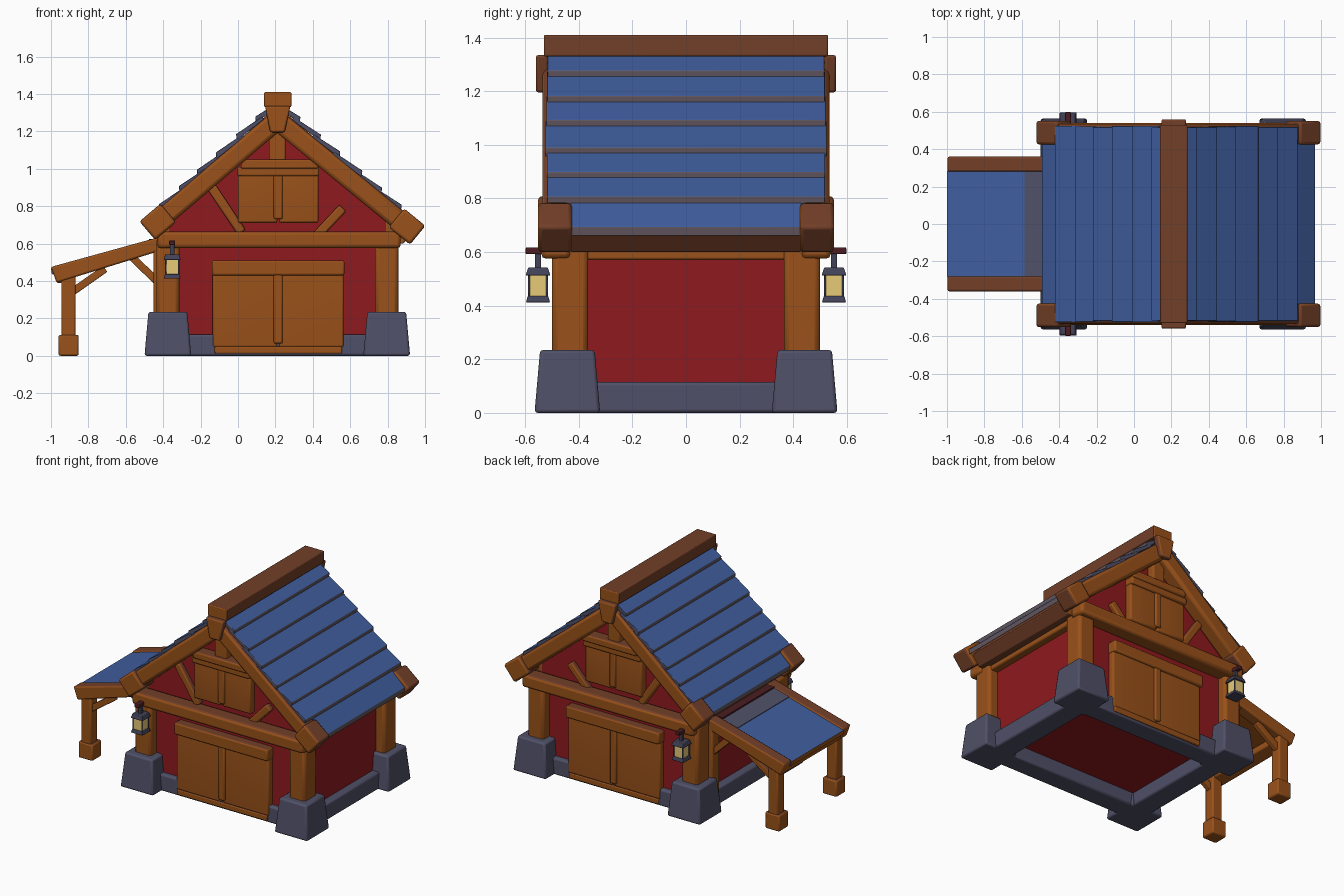
import bpy, bmesh, math, random
from mathutils import Vector

random.seed(4)
cube = bpy.data.objects.get("Cube")
if cube:
    bpy.data.objects.remove(cube, do_unlink=True)

MID = 0.21          # x of the ridge line
made = []


def material(name, r, g, b):
    m = bpy.data.materials.new(name)
    m.use_nodes = True
    m.diffuse_color = (r, g, b, 1)
    m.node_tree.nodes["Principled BSDF"].inputs["Base Color"].default_value = (r, g, b, 1)
    return m


wood = material("warm wood", 0.32, 0.083, 0.01)
dark = material("dark wood", 0.17, 0.05, 0.021)
red = material("red boards", 0.275, 0.01, 0.013)
blue = material("blue roof", 0.05, 0.11, 0.34)
slate = material("slate stone", 0.08, 0.08, 0.138)
butt = material("weathered edge", 0.12, 0.095, 0.115)
iron = material("dark iron", 0.055, 0.055, 0.10)
maroon = material("maroon bracket", 0.07, 0.012, 0.015)
glow = material("lantern glass", 1.0, 0.74, 0.23)


# Colour rules: each returns a material slot for a face normal
def wood_rule(n):
    return 1 if n.z > 0.55 else 0


def cap_rule(n):
    return 0 if abs(n.y) > 0.7 else 1


def tile_rule(n):
    if abs(n.y) > 0.7:
        return 1
    return 0 if n.z > 0.3 else 2


def prism(name, pts, y0, y1, mats=(wood, dark), rule=wood_rule, bevel=0.01,
          mirror=False, taper=1.0, poke=0.0):
    """Extrude an x-z outline along y, optionally tapered and copied to the back."""
    bm = bmesh.new()
    face = bm.faces.new([bm.verts.new((x, y0, z)) for x, z in pts])
    out = bmesh.ops.extrude_face_region(bm, geom=[face])
    bmesh.ops.translate(bm, vec=(0, y1 - y0, 0),
                        verts=[v for v in out["geom"] if isinstance(v, bmesh.types.BMVert)])
    bmesh.ops.recalc_face_normals(bm, faces=bm.faces)
    if taper != 1.0:
        top = max(v.co.z for v in bm.verts)
        mid = sum((v.co for v in bm.verts), Vector()) / len(bm.verts)
        for v in bm.verts:
            if v.co.z > top - 0.001:
                v.co.x = mid.x + (v.co.x - mid.x) * taper
                v.co.y = mid.y + (v.co.y - mid.y) * taper
    bm.normal_update()
    if len(mats) > 1:
        for f in bm.faces:
            f.material_index = rule(f.normal)
    if poke:
        front = [f for f in bm.faces if f.normal.y < -0.9]
        for v in bmesh.ops.poke(bm, faces=front)["verts"]:
            v.co.y -= poke
    me = bpy.data.meshes.new(name)
    bm.to_mesh(me)
    bm.free()
    for m in mats:
        me.materials.append(m)
    ob = bpy.data.objects.new(name, me)
    bpy.context.collection.objects.link(ob)
    if bevel:
        b = ob.modifiers.new("soft edges", "BEVEL")
        b.width, b.segments = bevel, 2
    if mirror:
        m = ob.modifiers.new("front and back", "MIRROR")
        m.use_axis = (False, True, False)
        m.use_mirror_merge = False
    made.append(ob)
    return ob


def box(name, x0, x1, y0, y1, z0, z1, **kw):
    return prism(name, [(x0, z0), (x1, z0), (x1, z1), (x0, z1)], y0, y1, **kw)


def bar(name, a, b, thick, y0, y1, **kw):
    """Straight timber in the x-z plane from a to b."""
    a, b = Vector(a), Vector(b)
    d = (b - a).normalized()
    n = Vector((-d.y, d.x)) * thick / 2
    return prism(name, [a - n, b - n, b + n, a + n], y0, y1, **kw)


STONE = dict(mats=(slate,), bevel=0.012)

# Foundation ring
box("foundation_front", -0.36, 0.79, -0.47, -0.33, 0, 0.115, mirror=True, **STONE)
for side, x0, x1 in (("right", -0.42, -0.27), ("left", 0.69, 0.84)):
    box("foundation_" + side, x0, x1, -0.4, 0.4, 0, 0.115, **STONE)

# Solid red body under the roof
prism("house_body", [(-0.37, 0.09), (0.79, 0.09), (0.79, 0.75), (MID, 1.25), (-0.37, 0.75)],
      -0.435, 0.435, mats=(red,), bevel=0)

# Corner stones, posts and side beams
for side, s in (("right", -1), ("left", 1)):
    x = MID + s * 0.585
    box("corner_stone_" + side, x - 0.125, x + 0.125, -0.565, -0.32, 0, 0.235,
        taper=0.83, mirror=True, **STONE)
    box("corner_post_" + side, x - 0.062, x + 0.062, -0.5, -0.365, 0.2, 0.63, mirror=True, bevel=0.02)
    box("side_beam_" + side, x - 0.045, x + 0.045, -0.48, 0.48, 0.57, 0.66)
box("cross_beam", -0.43, 0.87, -0.54, -0.43, 0.575, 0.665, mirror=True, bevel=0.018)

# Gable timbers
box("king_post", 0.165, 0.255, -0.49, -0.43, 0.98, 1.24, mirror=True)
prism("ridge_bracket", [(0.172, 1.195), (0.25, 1.195), (0.28, 1.335), (0.145, 1.335)],
      -0.56, -0.515, rule=cap_rule, mirror=True)
box("ridge_beam", 0.14, 0.285, -0.53, 0.53, 1.33, 1.41, rule=cap_rule, bevel=0.006)
bar("right_brace", (-0.14, 0.90), (0.02, 0.66), 0.05, -0.47, -0.43, mirror=True)
bar("left_brace", (0.56, 0.79), (0.40, 0.62), 0.05, -0.47, -0.43, mirror=True)

# Roof slopes: rafters, end caps, deck and overlapping planks over a steeper eave plank
ROWS = 6
for side, s, cap, low, eave in (("left", 1, (0.905, 0.69), (0.855, 0.785), (0.945, 0.675)),
                                ("right", -1, (-0.43, 0.715), (-0.40, 0.79), (-0.468, 0.70))):
    ridge, cap = Vector((MID, 1.26)), Vector(cap)
    d = (cap - ridge).normalized()
    bar("rafter_" + side, ridge, cap, 0.105, -0.535, -0.43, mirror=True, bevel=0.02)
    bar("rafter_cap_" + side, cap - d * 0.075, cap + d * 0.072, 0.13, -0.552, -0.425,
        rule=cap_rule, mirror=True, bevel=0.014)
    top, low, eave = Vector((MID, 1.345)), Vector(low), Vector(eave)
    d = (low - top).normalized()
    n = Vector((-d.y, d.x)) * s
    bar("roof_deck_" + side, top - n * 0.025, low - n * 0.025, 0.04, -0.43, 0.43, bevel=0)
    wall = MID + s * 0.57
    prism("eave_soffit_" + side,
          [(wall, low.y - 0.03), (wall, eave.y - 0.075), (eave.x - s * 0.06, eave.y - 0.075),
           (eave.x - s * 0.005, eave.y - 0.01), (low.x, low.y - 0.02)],
          -0.43, 0.43, rule=cap_rule, bevel=0.005)
    step = (low - top).length / ROWS
    courses = []
    for i in range(ROWS):
        a = top + d * max(0, i * step - 0.03)
        b = top + d * ((i + 1) * step + random.uniform(-0.008, 0.008))
        courses.append((a, b, n, 0.522 + random.uniform(-0.006, 0.004)))
    d = (eave - low).normalized()
    courses.append((low - d * 0.03, eave, Vector((-d.y, d.x)) * s, 0.43))
    for i, (a, b, n, half) in enumerate(courses):
        lip = b + n * 0.03
        prism("roof_plank_%s_%d" % (side, i + 1),
              [a + n * 0.006, lip, lip - Vector((s * 0.004, 0.034)), a - n * 0.012],
              -half, half, mats=(blue, slate, butt), rule=tile_rule, bevel=0.003)


def double_door(name, x0, x1, z0, z1, y, rail):
    """Two bulged leaves with a centre batten and a top rail."""
    mid = (x0 + x1) / 2
    for leaf, a, b in (("a", x0, mid - 0.005), ("b", mid + 0.005, x1)):
        box(name + "_leaf_" + leaf, a, b, -y, -0.425, z0, z1, mirror=True, poke=0.018)
    box(name + "_batten", mid - 0.024, mid + 0.024, -y - 0.014, -0.425, z0 + 0.02, z1, mirror=True)
    box(name + "_rail", x0 - 0.004, x1 + 0.004, -y - 0.022, -0.425, z1 - rail, z1 + 0.01, mirror=True)


# Barn door and loft door
double_door("barn_door", -0.135, 0.565, 0.045, 0.50, 0.475, 0.07)
box("door_sill", -0.125, 0.555, -0.482, -0.43, 0.012, 0.05, mirror=True, bevel=0.006)
double_door("loft_door", 0.0, 0.43, 0.71, 1.0, 0.48, 0.04)
box("loft_lintel", 0.015, 0.43, -0.515, -0.43, 1.0, 1.05, mirror=True)

# Lean-to awning
prism("awning_rail", [(-0.97, 0.39), (-0.42, 0.56), (-0.42, 0.635), (-1.0, 0.475)],
      -0.36, -0.28, mirror=True)
prism("awning_roof", [(-0.995, 0.435), (-0.42, 0.59), (-0.42, 0.625), (-1.0, 0.465)],
      -0.285, 0.285, mats=(blue, slate, wood), rule=tile_rule, bevel=0)
bar("awning_flashing", (-0.585, 0.581), (-0.47, 0.612), 0.008, -0.28, 0.28, mats=(slate,), bevel=0)
box("awning_wall_trim", -0.475, -0.37, -0.28, 0.28, 0.59, 0.625, mats=(maroon,), bevel=0)
prism("awning_end_beam", [(-0.965, 0.385), (-0.88, 0.41), (-0.89, 0.46), (-0.985, 0.44)], -0.3, 0.3)
box("awning_post", -0.945, -0.868, -0.355, -0.28, 0.09, 0.43, mirror=True)
box("awning_foot", -0.96, -0.852, -0.362, -0.26, 0, 0.112, mirror=True)
bar("awning_outer_brace", (-0.895, 0.335), (-0.71, 0.465), 0.04, -0.34, -0.30, mirror=True, bevel=0.005)
bar("awning_inner_brace", (-0.435, 0.40), (-0.57, 0.53), 0.04, -0.34, -0.30, mirror=True, bevel=0.005)
box("awning_wall_post", -0.452, -0.36, -0.36, -0.28, 0.1, 0.6, mirror=True)
box("awning_wall_beam", -0.452, -0.40, -0.3, 0.3, 0.54, 0.6)

# Lanterns on the right-hand posts
LX, LY = -0.352, -0.552


def lantern_part(name, half, z0, z1, mat, dx=0.0, dy=0.0, taper=1.0):
    x, y = LX + dx, LY + dy
    box(name, x - half, x + half, y - half, y + half, z0, z1,
        mats=(mat,), bevel=0.003, mirror=True, taper=taper)


box("lantern_arm", LX - 0.016, LX + 0.016, -0.598, -0.45, 0.592, 0.617,
    mats=(maroon,), bevel=0.004, mirror=True)
lantern_part("lantern_hook", 0.012, 0.53, 0.6, iron)
lantern_part("lantern_roof", 0.046, 0.512, 0.542, iron, taper=0.8)
lantern_part("lantern_glass", 0.034, 0.43, 0.515, glow)
lantern_part("lantern_base", 0.045, 0.412, 0.436, iron, taper=0.85)
for i in (-1, 1):
    for j in (-1, 1):
        lantern_part("lantern_bar", 0.004, 0.43, 0.515, iron, i * 0.034, j * 0.034)

# Smooth shading with sharp corners kept
bpy.ops.object.select_all(action="DESELECT")
for ob in made:
    ob.select_set(True)
bpy.context.view_layer.objects.active = made[0]
bpy.ops.object.shade_smooth_by_angle(angle=math.radians(35))
